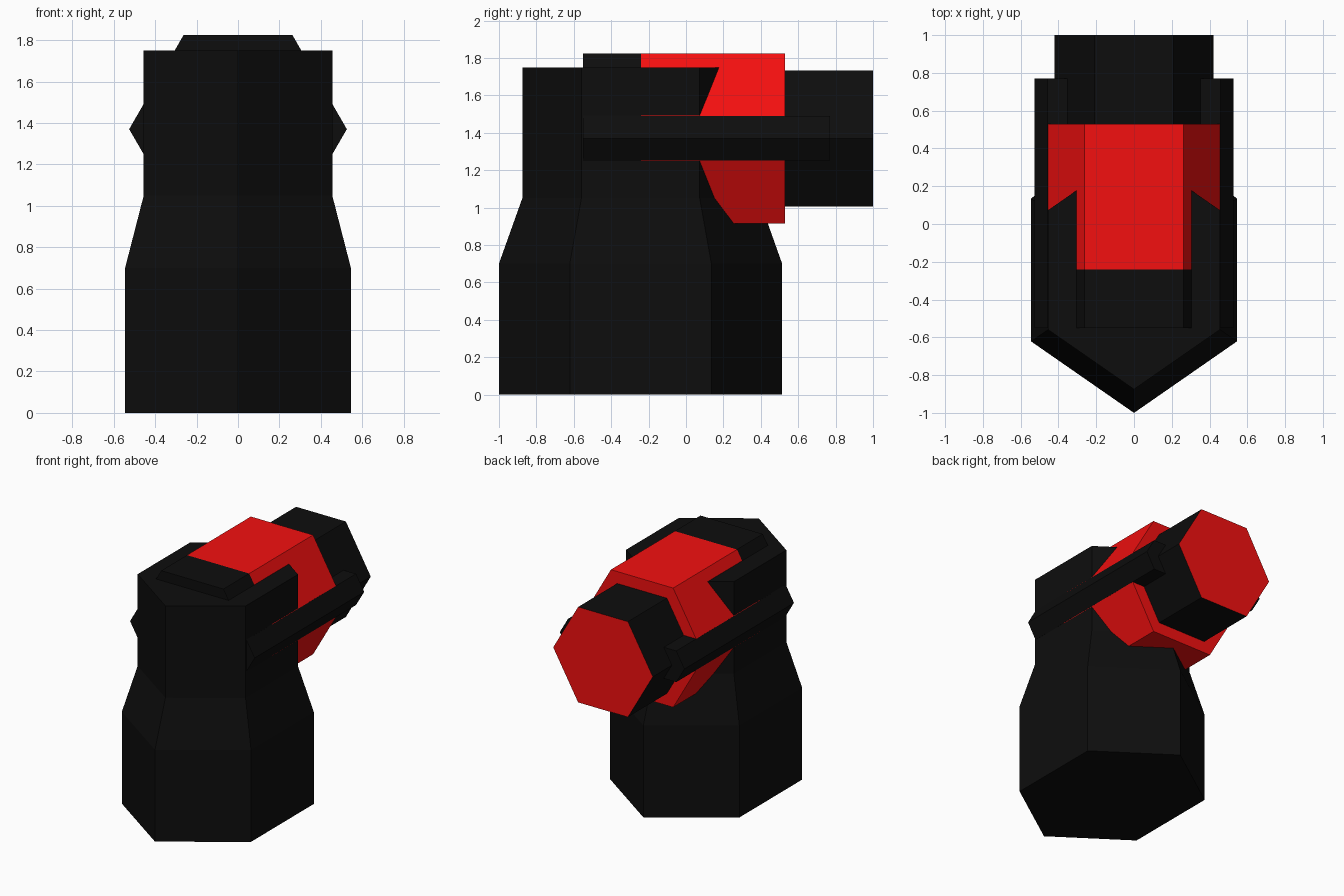
import bpy, bmesh
from math import sin, cos, radians

if "Cube" in bpy.data.objects:
    bpy.data.objects.remove(bpy.data.objects["Cube"])


def material(name, rgb):
    m = bpy.data.materials.new(name)
    m.diffuse_color = (*rgb, 1)
    m.use_nodes = True
    m.node_tree.nodes["Principled BSDF"].inputs["Base Color"].default_value = m.diffuse_color
    return m


BLACK = material("black", (0.004, 0.004, 0.004))
RED = material("red", (0.9, 0.005, 0.005))


def finish(name, bm, mats):
    bmesh.ops.recalc_face_normals(bm, faces=bm.faces)
    me = bpy.data.meshes.new(name)
    bm.to_mesh(me)
    bm.free()
    for m in mats:
        me.materials.append(m)
    ob = bpy.data.objects.new(name, me)
    bpy.context.collection.objects.link(ob)
    return ob


def loft(bm, rings):
    loops = [[bm.verts.new(p) for p in ring] for ring in rings]
    for a, b in zip(loops, loops[1:]):
        for i in range(6):
            j = (i + 1) % 6
            bm.faces.new((a[i], a[j], b[j], b[i]))
    bm.faces.new(loops[0])
    return bm.faces.new(loops[-1])


def hex_bar(name, radius, y0, y1, mat, x=0, z=1.37, lens=None):
    """Hexagonal bar along y with corners pointing to the sides."""
    bm = bmesh.new()
    ring = [(x + radius * cos(radians(60 * i)), z + radius * sin(radians(60 * i)))
            for i in range(6)]
    end = loft(bm, [[(px, y, pz) for px, pz in ring] for y in (y0, y1)])
    mats = [mat]
    if lens:
        # red lens set flush into the rear end
        bmesh.ops.inset_region(bm, faces=[end], thickness=(radius - lens) * cos(radians(30)))
        end.material_index = 1
        mats.append(RED)
    return finish(name, bm, mats)


# Body: stretched hexagonal column, narrowing at the shoulder
bm = bmesh.new()
rings = []
for z, s in ((0, 1), (0.70, 1), (1.05, 0.835), (1.75, 0.835)):
    rings.append([(0.6293 * s * sin(radians(60 * i)),
                   -0.243 - 0.757 * s * cos(radians(60 * i)), z) for i in range(6)])
loft(bm, rings)
finish("body", bm, [BLACK])

# Horizontal barrel: black front, red middle, slimmer black rear with lens
hex_bar("barrel_front", 0.525, -0.55, -0.24, BLACK)
hex_bar("barrel_middle", 0.525, -0.24, 0.53, RED)
hex_bar("barrel_rear", 0.42, 0.53, 1.0, BLACK, lens=0.315)

# Side rails along the barrel
for side, sx in (("left", -1), ("right", 1)):
    hex_bar("rail_" + side, 0.137, -0.55, 0.77, BLACK, x=sx * 0.3885)
